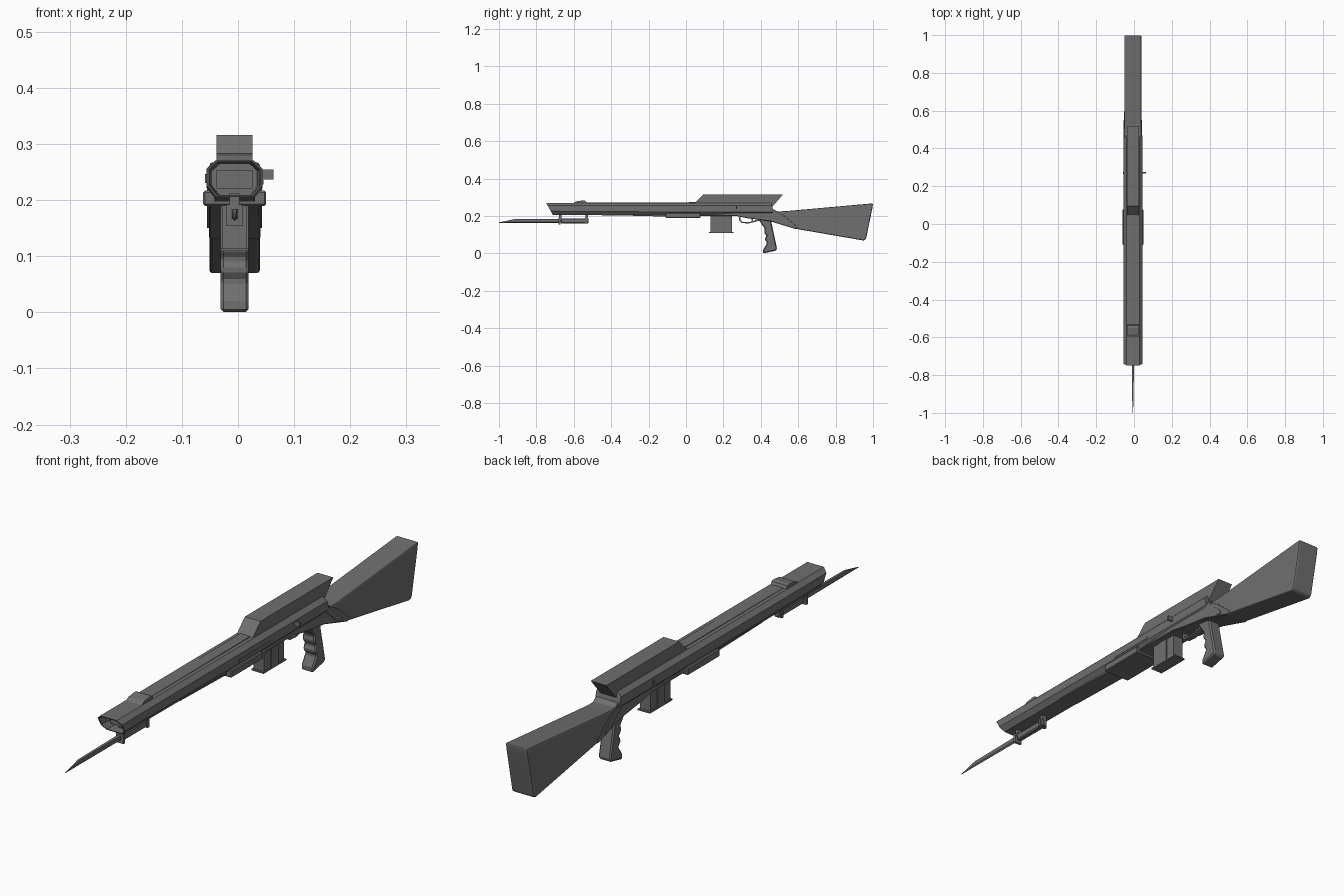
import bpy, bmesh

CX = -0.006  # the rifle's mid-plane

# Dark gunmetal finish shared by every part
metal = bpy.data.materials.new("dark_grey")
metal.diffuse_color = (0.16, 0.16, 0.16, 1)


def make(name, bm, bevel=0.0, segments=1):
    bmesh.ops.recalc_face_normals(bm, faces=bm.faces)
    me = bpy.data.meshes.new(name)
    bm.to_mesh(me)
    bm.free()
    me.materials.append(metal)
    ob = bpy.data.objects.new(name, me)
    bpy.context.collection.objects.link(ob)
    if bevel:
        mod = ob.modifiers.new("Bevel", 'BEVEL')
        mod.width, mod.segments = bevel, segments
        mod.limit_method, mod.angle_limit = 'ANGLE', 0.6
    return ob


def loft(name, rings, **kw):
    """Skin a list of equal-sized point rings and cap both ends."""
    bm = bmesh.new()
    vs = [[bm.verts.new(p) for p in r] for r in rings]
    n = len(vs[0])
    for a, b in zip(vs, vs[1:]):
        for i in range(n):
            bm.faces.new((a[i], a[(i + 1) % n], b[(i + 1) % n], b[i]))
    bm.faces.new(vs[0])
    bm.faces.new(vs[-1])
    return make(name, bm, **kw)


def plate(name, pts, half, cx=CX, **kw):
    """Side profile of (y, z) points extruded across x."""
    return loft(name, [[(cx + s * half, y, z) for y, z in pts] for s in (-1, 1)], **kw)


def box(name, x0, x1, y0, y1, z0, z1, **kw):
    pts = [(y0, z0), (y1, z0), (y1, z1), (y0, z1)]
    return plate(name, pts, (x1 - x0) / 2, (x0 + x1) / 2, **kw)


def octagon(y_bottom, y_top, scale=1.0, bottom=0.202):
    """Body cross-section, raked from y_bottom to y_top."""
    half = [(0.034, bottom), (0.050, bottom + 0.02), (0.050, 0.256), (0.034, 0.271)]
    pts = half + [(-x, z) for x, z in reversed(half)]
    ring = []
    for x, z in pts:
        zz = 0.238 + (z - 0.238) * scale
        t = (zz - 0.202) / 0.069
        ring.append((CX + x * scale, y_bottom + (y_top - y_bottom) * t, zz))
    return ring


# Main body: faceted shell with a hollow muzzle
loft("main_body", [
    octagon(-0.64, -0.64, 0.8),
    octagon(-0.71, -0.748, 0.9, bottom=0.206),
    octagon(-0.71, -0.748, bottom=0.206),
    octagon(-0.1, -0.1),
    octagon(0.475, 0.455),
])

# Bore block at the back of the muzzle opening
box("barrel_core", CX - 0.032, CX + 0.032, -0.69, -0.62, 0.221, 0.254)

# Shallow lower handguard that swells toward the receiver
plate("lower_handguard", [(-0.42, 0.212), (-0.38, 0.204), (-0.1, 0.197), (0.07, 0.197), (0.07, 0.215)],
      0.036)
box("forend_sleeve", CX - 0.056, CX + 0.056, -0.11, 0.077, 0.19, 0.217, bevel=0.003)

# Thin rib along the top and the front sight block
plate("top_rib", [(-0.55, 0.268), (-0.53, 0.272), (0.08, 0.274), (0.08, 0.265)], 0.020)
plate("front_sight", [(-0.605, 0.268), (-0.585, 0.279), (-0.55, 0.284), (-0.537, 0.281), (-0.53, 0.268)],
      0.032)

# Raised top housing with raked ends
plate("top_housing", [(0.045, 0.268), (0.094, 0.316), (0.519, 0.316), (0.462, 0.25), (0.44, 0.25), (0.44, 0.268)],
      0.032)

# Receiver underside running back into the stock
plate("lower_receiver", [(0.07, 0.205), (0.07, 0.2), (0.27, 0.2), (0.33, 0.188), (0.45, 0.172), (0.585, 0.131),
                         (0.60, 0.14), (0.53, 0.20), (0.47, 0.235), (0.30, 0.222)],
      0.046, bevel=0.006)

# Buttstock
plate("stock", [(0.452, 0.224), (0.53, 0.226), (1.0, 0.268), (0.996, 0.24), (0.962, 0.076),
                (0.95, 0.069), (0.58, 0.133), (0.50, 0.19)],
      0.045, bevel=0.006, segments=2)

# Side collars where receiver and stock meet
for side, label in ((-1, "left"), (1, "right")):
    plate("stock_collar_" + label, [(0.455, 0.215), (0.475, 0.225), (0.545, 0.165), (0.55, 0.15), (0.525, 0.155)],
          0.003, CX + side * 0.046)

# Magazine: narrow box with a central rib per side and a floor lip
box("magazine", CX - 0.022, CX + 0.022, 0.13, 0.247, 0.114, 0.21)
box("magazine_rib", CX - 0.025, CX + 0.025, 0.168, 0.208, 0.114, 0.205)
box("magazine_floor", CX - 0.025, CX + 0.025, 0.122, 0.255, 0.109, 0.114)

# Pistol grip with finger grooves
plate("pistol_grip", [(0.385, 0.185), (0.405, 0.155), (0.422, 0.132), (0.417, 0.112), (0.43, 0.095), (0.421, 0.075),
                      (0.434, 0.055), (0.412, 0.02), (0.412, 0.0), (0.478, 0.015), (0.487, 0.024), (0.456, 0.17),
                      (0.456, 0.185)],
      0.025, bevel=0.005)

# Trigger guard strip and the trigger
outer = [(0.283, 0.195), (0.284, 0.176), (0.298, 0.163), (0.335, 0.160), (0.372, 0.170), (0.402, 0.178)]
inner = [(0.402, 0.185), (0.370, 0.177), (0.335, 0.167), (0.302, 0.169), (0.292, 0.178), (0.291, 0.195)]
plate("trigger_guard", outer + inner, 0.010)
plate("trigger", [(0.345, 0.192), (0.352, 0.178), (0.344, 0.169), (0.349, 0.169), (0.359, 0.178), (0.357, 0.192)], 0.005)

# Bolt handle on the right, release stud on the left, ejection cover
box("bolt_handle", 0.035, 0.063, 0.268, 0.274, 0.237, 0.255)
box("release_stud", -0.059, -0.045, 0.266, 0.276, 0.231, 0.247)
box("ejection_cover", 0.03, 0.0455, -0.06, 0.13, 0.228, 0.236)


# Bayonet: flat tapered blade, handle, guards and lugs
def blade_ring(y, z0, z1, w):
    zs = (z0, z0 + (z1 - z0) * 0.25, z1)
    return [(CX, y, zs[0]), (CX + w, y, zs[1]), (CX + w, y, zs[2]), (CX - w, y, zs[2]), (CX - w, y, zs[1])]


loft("bayonet_blade", [blade_ring(-1.0, 0.164, 0.166, 0.0007),
                       blade_ring(-0.92, 0.164, 0.183, 0.004),
                       blade_ring(-0.67, 0.163, 0.184, 0.006)])
box("bayonet_handle", CX - 0.011, CX + 0.011, -0.67, -0.52, 0.161, 0.187, bevel=0.004)
for i, (y, z) in enumerate(((-0.677, 0.154), (-0.535, 0.159))):
    box(f"bayonet_guard_{i}", CX - 0.015, CX + 0.015, y - 0.005, y + 0.005, z, 0.192)
    box(f"bayonet_lug_{i}", CX - 0.009, CX + 0.009, y - 0.003, y + 0.012, 0.18, 0.212)
